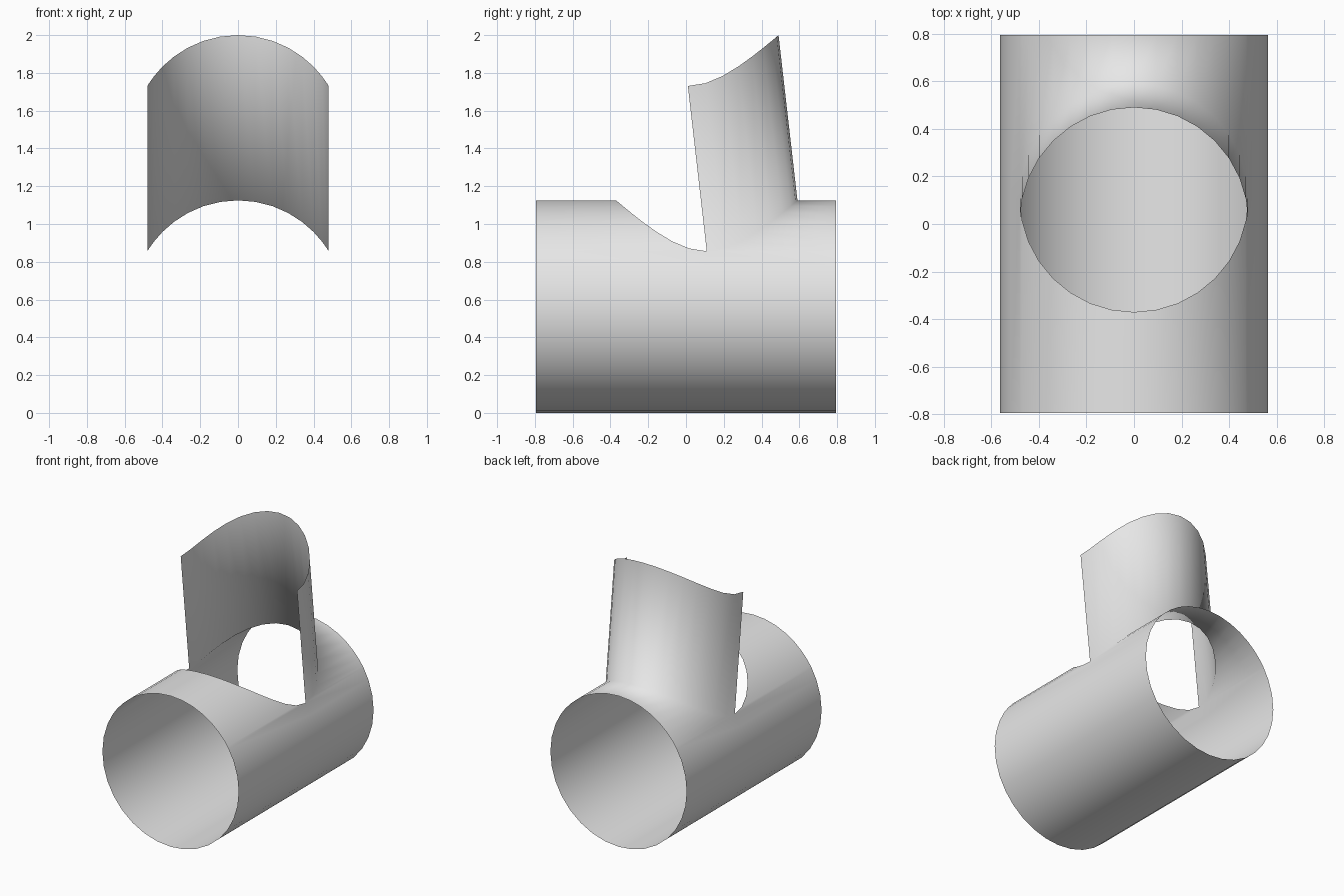
import bpy, bmesh
from math import sin, cos, asin, radians, pi

cube = bpy.data.objects.get("Cube")
if cube:
    bpy.data.objects.remove(cube)

R = 0.5625            # main pipe radius
LENGTH = 0.795        # half length of the pipe
HOLE_R, HOLE_Y = 0.48, 0.11
RISE = (0, -0.1, 0.875)
STEP = radians(11.25)

bm = bmesh.new()


def pipe_vert(angle, y):
    """Point on the pipe surface, angle measured from the top."""
    return bm.verts.new((R * sin(angle), y, R + R * cos(angle)))


def strip(cols):
    """Quads between neighbouring columns of vertices."""
    for a, b in zip(cols, cols[1:]):
        for i in range(len(a) - 1):
            ring = list(dict.fromkeys((a[i], b[i], b[i + 1], a[i + 1])))
            bm.faces.new(ring)


# Upper pipe columns, interrupted by the round opening
front, back = [], []
for k in range(-8, 9):
    t = k * STEP
    angle = asin(HOLE_R * sin(t) / R)
    reach = HOLE_R * cos(t)
    near = pipe_vert(angle, HOLE_Y - reach)
    far = near if abs(k) == 8 else pipe_vert(angle, HOLE_Y + reach)
    front.append([pipe_vert(angle, -LENGTH), near])
    back.append([far, pipe_vert(angle, LENGTH)])
strip(front)
strip(back)

# Lower pipe, closing the circle from one side of the opening to the other
lower = [[front[-1][0], front[-1][1], back[-1][1]]]
for k in range(6, 27):
    lower.append([pipe_vert(k * STEP, y) for y in (-LENGTH, HOLE_Y, LENGTH)])
lower.append([front[0][0], front[0][1], back[0][1]])
strip(lower)

# Half-round branch wall swept up from the rear rim of the opening
wall = []
for far, _ in back:
    top = bm.verts.new([c + d for c, d in zip(far.co, RISE)])
    wall.append([top, far])
strip(wall)

bm.normal_update()
bottom = min(bm.faces, key=lambda f: f.calc_center_median().z)
if bottom.normal.z > 0:
    bmesh.ops.reverse_faces(bm, faces=bm.faces[:])
for f in bm.faces:
    f.smooth = True

mesh = bpy.data.meshes.new("pipe_with_branch")
bm.to_mesh(mesh)
bm.free()
pipe = bpy.data.objects.new("pipe_with_branch", mesh)
bpy.context.collection.objects.link(pipe)

# Plain light grey
grey = bpy.data.materials.new("light_grey")
grey.use_nodes = True
colour = (0.8, 0.8, 0.8, 1)
grey.diffuse_color = colour
grey.node_tree.nodes["Principled BSDF"].inputs["Base Color"].default_value = colour
mesh.materials.append(grey)
